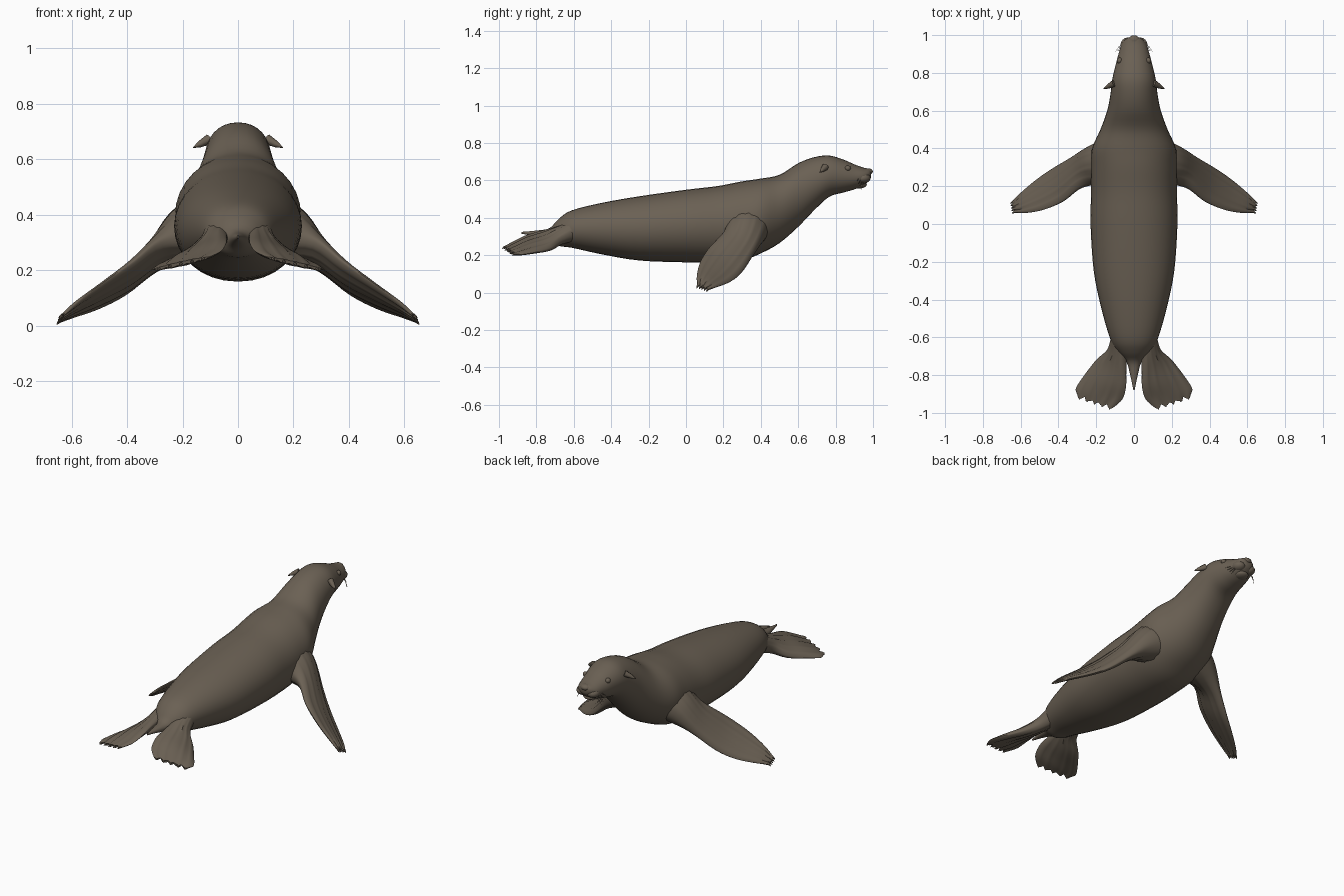
import bpy, bmesh, math
from mathutils import Vector

if "Cube" in bpy.data.objects:
    bpy.data.objects.remove(bpy.data.objects["Cube"])

hide = bpy.data.materials.new("brown_grey_hide")
hide.diffuse_color = (0.145, 0.118, 0.088, 1)
hide.use_nodes = True
hide.node_tree.nodes["Principled BSDF"].inputs["Base Color"].default_value = hide.diffuse_color


def spline(rows, steps):
    """Catmull-Rom interpolation through rows of numbers."""
    out = []
    for i in range(len(rows) - 1):
        p = [rows[max(0, min(len(rows) - 1, i + k))] for k in (-1, 0, 1, 2)]
        for s in range(steps):
            t = s / steps
            out.append([0.5 * (2 * b + (c - a) * t + (2 * a - 5 * b + 4 * c - d) * t * t
                               + (3 * b - a - 3 * c + d) * t ** 3) for a, b, c, d in zip(*p)])
    return out + [list(rows[-1])]


def finish(name, bm, mirror=False, angle=50):
    bmesh.ops.recalc_face_normals(bm, faces=bm.faces)
    me = bpy.data.meshes.new(name)
    bm.to_mesh(me)
    bm.free()
    ob = bpy.data.objects.new(name, me)
    bpy.context.collection.objects.link(ob)
    me.materials.append(hide)
    if mirror:
        ob.modifiers.new("Mirror", "MIRROR").use_mirror_merge = False
    bpy.ops.object.select_all(action="DESELECT")
    bpy.context.view_layer.objects.active = ob
    ob.select_set(True)
    bpy.ops.object.shade_smooth_by_angle(angle=math.radians(angle))
    return ob


def loft(bm, rings):
    vs = [[bm.verts.new(p) for p in r] for r in rings]
    n = len(vs[0])
    for a, b in zip(vs, vs[1:]):
        for i in range(n):
            bm.faces.new((a[i], a[(i + 1) % n], b[(i + 1) % n], b[i]))
    bm.faces.new(vs[0])
    bm.faces.new(vs[-1])


def cone(bm, base, tip, r, sides=6):
    base, tip = Vector(base), Vector(tip)
    d = (tip - base).normalized()
    u = d.orthogonal().normalized()
    w = d.cross(u)
    loft(bm, [[base.lerp(tip, f) + (u * math.cos(a) + w * math.sin(a)) * r * k
               for a in (2 * math.pi * i / sides for i in range(sides))]
              for f, k in ((0, 1), (0.6, 0.6), (1, 0.06))])


def blob(bm, centre, size):
    new = bmesh.ops.create_uvsphere(bm, u_segments=16, v_segments=10, radius=1)["verts"]
    for v in new:
        v.co = Vector(centre) + Vector(c * s for c, s in zip(v.co, size))


# Body from tail tip to nose: y, bottom z, top z, half width
body = [(-.88, .315, .325, .003), (-.80, .30, .332, .02), (-.73, .28, .345, .04),
        (-.68, .25, .395, .085), (-.61, .24, .44, .125), (-.45, .205, .48, .172),
        (-.25, .172, .515, .213), (0, .162, .55, .23), (.17, .16, .57, .227),
        (.30, .172, .595, .228), (.40, .21, .61, .222), (.50, .265, .63, .178),
        (.60, .352, .692, .142), (.685, .44, .724, .125), (.765, .512, .733, .115),
        (.84, .535, .712, .098), (.90, .552, .686, .082), (.95, .575, .668, .066),
        (.98, .60, .662, .042), (.99, .617, .652, .02)]
bm = bmesh.new()
rings = []
for y, lo, hi, w in spline(body, 4):
    ring = []
    for i in range(32):
        a = 2 * math.pi * i / 32
        c, s = math.cos(a), math.sin(a)
        ring.append((w * math.copysign(abs(c) ** 0.93, c), y, (lo + hi) / 2 + (hi - lo) / 2 * s))
    rings.append(ring)
loft(bm, rings)
finish("body", bm)


def flipper(name, rows, toes, ridge, scallop, claw, n=20):
    """Blade between two edge curves, with toe ridges and a scalloped tip."""
    bm = bmesh.new()
    secs = spline(rows, 4)
    mids = [(Vector(r[:3]) + Vector(r[3:6])) / 2 for r in secs]
    rings = []
    for k, r in enumerate(secs):
        A, B, th = Vector(r[:3]), Vector(r[3:6]), r[6]
        span = (mids[min(k + 1, len(mids) - 1)] - mids[max(k - 1, 0)]).normalized()
        nrm = (B - A).cross(span).normalized()
        f = k / (len(secs) - 1)
        ring = []
        for i in range(2 * n):
            a = math.pi * i / n
            u = (1 - math.cos(a)) / 2
            toe = abs(math.sin(toes * math.pi * u))
            h = th * math.sin(a) * (1 - ridge * f * (1 - toe))
            ring.append(A.lerp(B, u) + nrm * h + span * scallop * toe * f ** 6)
        rings.append(ring)
    loft(bm, rings)
    # claws on the toe ends
    A, B = Vector(secs[-1][:3]), Vector(secs[-1][3:6])
    for i in range(toes):
        p = A.lerp(B, (i + 0.5) / toes) + span * scallop * 0.6
        cone(bm, p, p + span * claw + Vector((0, 0, -claw * 0.3)), 0.006)
    finish(name, bm, mirror=True)


# Leading edge xyz, trailing edge xyz, half thickness
flipper("front_flippers", [
    (.10, .46, .36, .10, .20, .38, .12), (.20, .425, .30, .19, .21, .345, .10),
    (.315, .36, .20, .285, .19, .31, .045), (.42, .30, .11, .375, .12, .235, .03),
    (.51, .24, .06, .48, .075, .16, .02), (.60, .165, .03, .575, .058, .09, .014),
    (.635, .125, .02, .625, .06, .045, .008)], 5, .5, .02, .015)

# Outer edge xyz, inner edge xyz, half thickness
flipper("hind_flippers", [
    (.11, -.58, .31, .03, -.60, .35, .06), (.135, -.66, .275, .04, -.70, .335, .045),
    (.20, -.72, .235, .042, -.78, .32, .036), (.27, -.81, .215, .042, -.86, .30, .027),
    (.308, -.87, .205, .06, -.925, .27, .018), (.30, -.90, .205, .10, -.965, .25, .009)],
    5, .65, .022, .014)

# Ears curling out and back
bm = bmesh.new()
cone(bm, (.105, .745, .672), (.162, .715, .642), .019, 8)
finish("ears", bm, mirror=True)

# Eyes set under the brow
bm = bmesh.new()
blob(bm, (.076, .865, .665), (.015, .016, .015))
finish("eyes", bm, mirror=True)

# Whisker pads, with short whiskers
bm = bmesh.new()
blob(bm, (.034, .945, .612), (.038, .042, .028))
for i in range(4):
    p = Vector((.062, .925 + .008 * i, .615 - .010 * i))
    cone(bm, p, p + Vector((.042 - .006 * i, -.012, -.022 - .006 * i)), .002, 4)
finish("whisker_pads", bm, mirror=True)

# Nose and lower jaw
bm = bmesh.new()
blob(bm, (0, .973, .647), (.03, .026, .018))
finish("nose", bm)
bm = bmesh.new()
blob(bm, (0, .925, .577), (.042, .042, .02))
finish("lower_jaw", bm)
